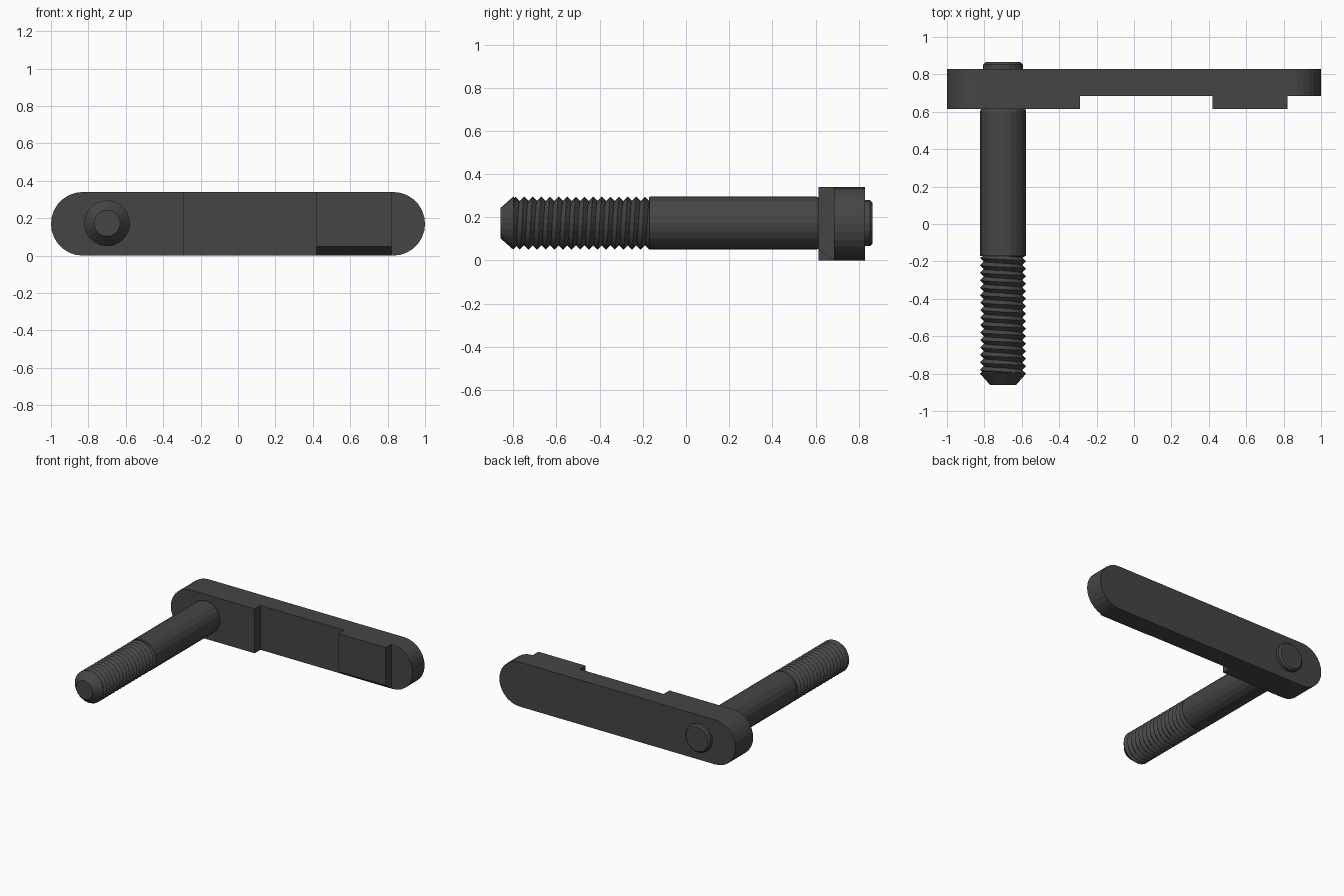
import bpy, bmesh
from math import sin, cos, pi

if "Cube" in bpy.data.objects:
    bpy.data.objects.remove(bpy.data.objects["Cube"])

CX, CZ = -0.70, 0.173      # axis of the bolt
N = 20                     # sides of the bolt

steel = bpy.data.materials.new("dark_steel")
steel.diffuse_color = (0.06, 0.06, 0.06, 1)
steel.use_nodes = True
steel.node_tree.nodes["Principled BSDF"].inputs["Base Color"].default_value = steel.diffuse_color


def finish(name, bm):
    bmesh.ops.recalc_face_normals(bm, faces=bm.faces)
    me = bpy.data.meshes.new(name)
    bm.to_mesh(me)
    bm.free()
    me.materials.append(steel)
    ob = bpy.data.objects.new(name, me)
    bpy.context.collection.objects.link(ob)
    return ob


def prism(name, points, shift):
    """Closed outline of 3D points, extruded along shift."""
    bm = bmesh.new()
    face = bm.faces.new([bm.verts.new(p) for p in points])
    res = bmesh.ops.extrude_face_region(bm, geom=[face], use_keep_orig=True)
    moved = [v for v in res["geom"] if isinstance(v, bmesh.types.BMVert)]
    bmesh.ops.translate(bm, verts=moved, vec=shift)
    return finish(name, bm)


def around(r, y, a):
    return (CX + r * cos(a), y, CZ + r * sin(a))


def lathe(name, profile):
    """Solid of revolution about the bolt axis from (radius, y) pairs."""
    bm = bmesh.new()
    rings = [[bm.verts.new(around(r, y, 2 * pi * i / N)) for i in range(N)]
             for r, y in profile]
    for a, b in zip(rings, rings[1:]):
        for i in range(N):
            j = (i + 1) % N
            bm.faces.new((a[i], a[j], b[j], b[i]))
    bm.faces.new(rings[0])
    bm.faces.new(rings[-1])
    return finish(name, bm)


def cut(ob, cutter):
    cutter.hide_render = True
    mod = ob.modifiers.new("cut", 'BOOLEAN')
    mod.operation, mod.solver, mod.object = 'DIFFERENCE', 'EXACT', cutter
    bpy.context.view_layer.objects.active = ob
    bpy.ops.object.modifier_apply(modifier=mod.name)
    bpy.data.objects.remove(cutter, do_unlink=True)


# Lever plate with rounded ends
R, S = 0.17, 14
outline = [(side * (0.83 + R * sin(pi * k / S)), 0.615, R - side * R * cos(pi * k / S))
           for side in (1, -1) for k in range(S + 1)]
plate = prism("lever_plate", outline, (0, 0.215, 0))

# Recesses either side of the catch block
for x0, x1 in ((-0.29, 0.42), (0.82, 1.1)):
    box = [(x0, 0.5, -0.1), (x1, 0.5, -0.1), (x1, 0.685, -0.1), (x0, 0.685, -0.1)]
    cut(plate, prism("recess_cutter", box, (0, 0, 0.6)))

# Sloped lower edge of the catch block
wedge = [(0.3, 0.545, 0.10), (0.3, 0.754, -0.05), (0.3, 0.545, -0.05)]
cut(plate, prism("slope_cutter", wedge, (0.6, 0, 0)))

# Bolt shank, chamfered tip and rear button
lathe("bolt_shank", [(0.123, -0.17), (0.123, 0.602), (0.115, 0.625)])
lathe("bolt_tip", [(0.07, -0.86), (0.123, -0.80), (0.105, -0.785)])
lathe("rear_button", [(0.107, 0.82), (0.107, 0.852), (0.094, 0.865)])

# Helical thread: a crest spiral and a root spiral joined by strips
pitch, y0, y1 = 0.04, -0.80, -0.17
steps = int(((y1 - y0) / pitch + 2) * N)
bm = bmesh.new()


def spiral(r, offset):
    return [bm.verts.new(around(r, min(max(y0 + pitch * (j / N - 1 + offset), y0), y1),
                                2 * pi * j / N)) for j in range(steps + 1)]


crest, root = spiral(0.123, 0), spiral(0.103, 0.5)
for j in range(steps):
    bm.faces.new((crest[j], crest[j + 1], root[j + 1], root[j]))
    if j + N < steps:
        bm.faces.new((root[j], root[j + 1], crest[j + N + 1], crest[j + N]))
finish("bolt_thread", bm)
